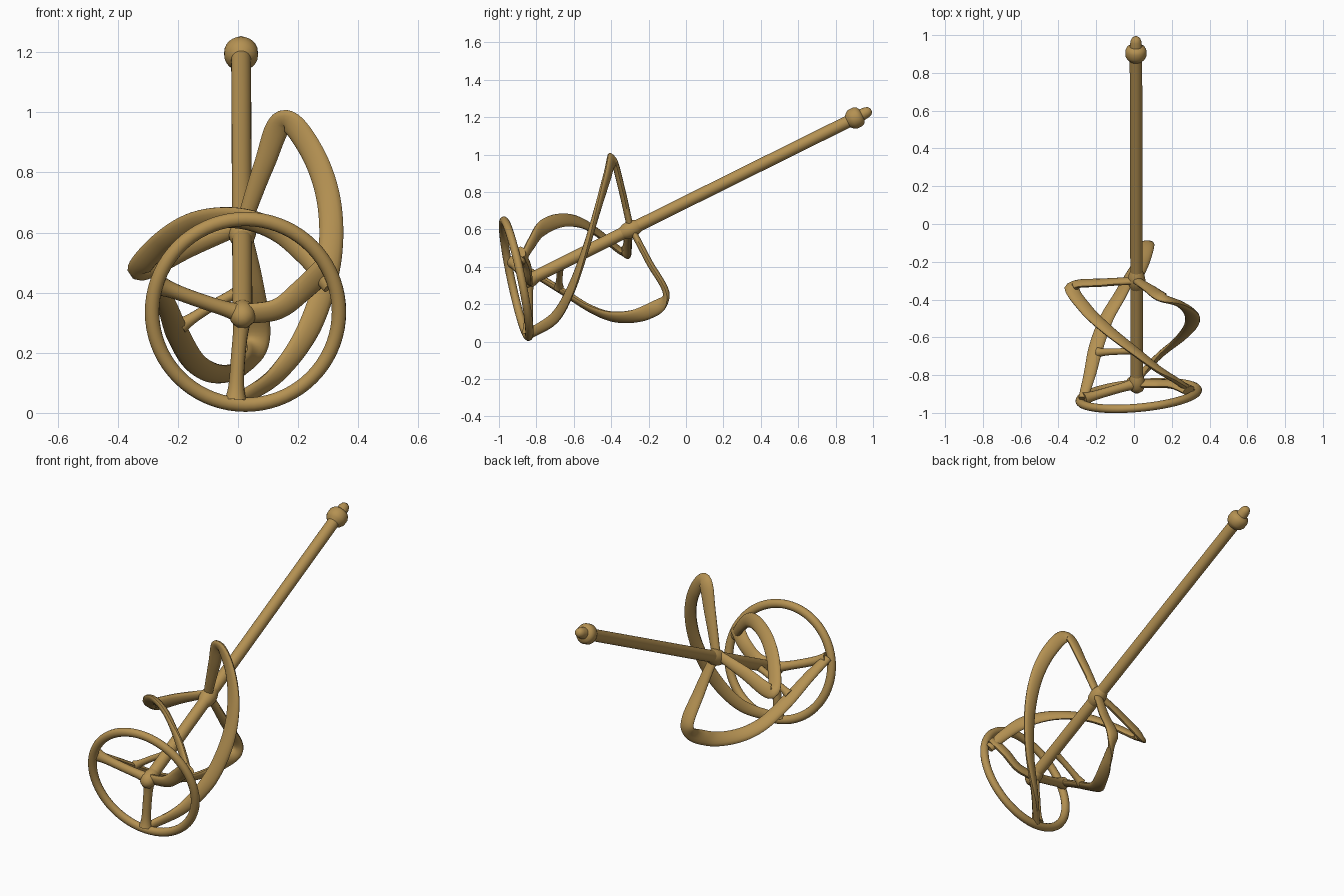
import bpy, bmesh, math
from mathutils import Vector

if "Cube" in bpy.data.objects:
    bpy.data.objects.remove(bpy.data.objects["Cube"])

brass = bpy.data.materials.new("brass")
brass.diffuse_color = (0.46, 0.285, 0.085, 1)
brass.use_nodes = True
brass.node_tree.nodes["Principled BSDF"].inputs["Base Color"].default_value = brass.diffuse_color

BASE = Vector((0.015, -0.87, 0.315))
TIP = Vector((0.01, 0.985, 1.235))
AXIS = (TIP - BASE).normalized()


def finish(name, bm):
    bmesh.ops.recalc_face_normals(bm, faces=bm.faces)
    me = bpy.data.meshes.new(name)
    bm.to_mesh(me)
    bm.free()
    ob = bpy.data.objects.new(name, me)
    bpy.context.collection.objects.link(ob)
    me.materials.append(brass)
    bpy.ops.object.select_all(action='DESELECT')
    bpy.context.view_layer.objects.active = ob
    ob.select_set(True)
    bpy.ops.object.shade_smooth_by_angle(angle=math.radians(40))


def spline(pts, n=10):
    """Smooth path through the points."""
    p = [Vector(q) for q in pts]
    p = [2 * p[0] - p[1]] + p + [2 * p[-1] - p[-2]]
    out = []
    for i in range(1, len(p) - 2):
        a, b, c, d = p[i - 1:i + 3]
        for k in range(n):
            t = k / n
            out.append(0.5 * (2 * b + (c - a) * t + (2 * a - 5 * b + 4 * c - d) * t * t
                              + (3 * b - a - 3 * c + d) * t ** 3))
    return out + [p[-2]]


def loft(name, path, size, ref, sides=14, closed=False):
    """Sweep an ellipse; size(t) gives half width and half thickness."""
    bm = bmesh.new()
    rings = []
    n = len(path)
    for i, p in enumerate(path):
        if closed:
            t = path[(i + 1) % n] - path[i - 1]
        else:
            t = path[min(i + 1, n - 1)] - path[max(i - 1, 0)]
        t.normalize()
        w = ref.cross(t).normalized()
        h = t.cross(w)
        a, b = size(i / (n - 1))
        rings.append([bm.verts.new(p + w * a * math.cos(s) + h * b * math.sin(s))
                      for s in (2 * math.pi * k / sides for k in range(sides))])
    for i in range(n if closed else n - 1):
        r, q = rings[i], rings[(i + 1) % n]
        for k in range(sides):
            m = (k + 1) % sides
            bm.faces.new((r[k], r[m], q[m], q[k]))
    if not closed:
        bm.faces.new(rings[0])
        bm.faces.new(rings[-1])
    finish(name, bm)


def turned(name, profile):
    """Round part along the shaft from (distance, radius) pairs."""
    path = [BASE + AXIS * d for d, _ in profile]
    radii = [r for _, r in profile]
    def size(t):
        r = radii[round(t * (len(radii) - 1))]
        return r, r
    bm_ref = Vector((1, 0, 0))
    loft(name, path, size, bm_ref, sides=24)


L = (TIP - BASE).length
# Shaft with pointed hub, mid collar and drive coupling
turned("shaft", [(0.0, 0.033), (0.1, 0.033), (L - 0.1, 0.033)])
turned("hub", [(-0.025, 0.012), (-0.01, 0.033), (0.015, 0.043), (0.05, 0.042), (0.075, 0.033)])
turned("collar", [(0.59, 0.033), (0.61, 0.042), (0.64, 0.047), (0.67, 0.042), (0.69, 0.033)])
turned("coupling", [(L - 0.135, 0.033), (L - 0.122, 0.047), (L - 0.105, 0.056), (L - 0.075, 0.056),
                    (L - 0.058, 0.048), (L - 0.05, 0.032), (L - 0.02, 0.029), (L - 0.003, 0.022),
                    (L + 0.006, 0.01)])

# Tilted front ring
c = Vector((0.025, -0.908, 0.336))
e1 = Vector((0.311, 0.028, 0.0))
e2 = Vector((0.0, -0.065, 0.309))
ring = [c + e1 * math.cos(a) + e2 * math.sin(a)
        for a in (2 * math.pi * k / 72 for k in range(72))]
loft("front_ring", ring, lambda t: (0.024, 0.022), e1.cross(e2), closed=True)


# Three twisted blades from collar to ring
def blade_size(t):
    w = 0.025 + 0.015 * min(1, t / 0.2)
    if t > 0.75:
        w -= 0.014 * (t - 0.75) / 0.25
    return w, 0.018


ROOT = (0.015, -0.30, 0.62)
blades = {
    "upper_blade": [ROOT, (0.085, -0.345, 0.82), (0.152, -0.39, 0.972), (0.245, -0.425, 0.87),
                    (0.303, -0.475, 0.7), (0.303, -0.535, 0.5), (0.24, -0.61, 0.29),
                    (0.13, -0.70, 0.13), (0.0, -0.838, 0.04)],
    "left_blade": [ROOT, (-0.16, -0.31, 0.55), (-0.325, -0.33, 0.475), (-0.255, -0.45, 0.565),
                   (-0.14, -0.56, 0.635), (0.0, -0.67, 0.648), (0.13, -0.77, 0.605),
                   (0.225, -0.83, 0.52), (0.305, -0.885, 0.42)],
    "lower_blade": [ROOT, (0.05, -0.20, 0.43), (0.066, -0.105, 0.245), (0.01, -0.22, 0.152),
                    (-0.07, -0.37, 0.13), (-0.145, -0.5, 0.17), (-0.2, -0.65, 0.262),
                    (-0.235, -0.8, 0.355), (-0.27, -0.925, 0.43)],
}
for name, pts in blades.items():
    loft(name, spline(pts), blade_size, AXIS)


# Spokes flare where they meet the hub and ring
def spoke_size(t):
    f = 0.024 + 0.012 * abs(2 * t - 1) ** 4
    return f, f


def flat_spoke_size(t):
    return 0.036 + 0.006 * t, 0.02


hub = tuple(BASE + AXIS * 0.03)
loft("left_spoke", spline([hub, (-0.13, -0.885, 0.375), (-0.265, -0.925, 0.425)]), spoke_size, AXIS)
loft("bottom_spoke", spline([hub, (0.0, -0.842, 0.18), (-0.008, -0.843, 0.045)]), spoke_size, AXIS)
loft("right_spoke", spline([hub, (0.13, -0.845, 0.345), (0.215, -0.85, 0.41), (0.29, -0.88, 0.48)]),
     flat_spoke_size, AXIS)

# Small strut tying the lower blade to the shaft
loft("blade_strut", spline([(0.015, -0.67, 0.41), (-0.08, -0.675, 0.36), (-0.19, -0.68, 0.29)]),
     lambda t: (0.017 + 0.01 * abs(2 * t - 1) ** 4,) * 2, AXIS)
